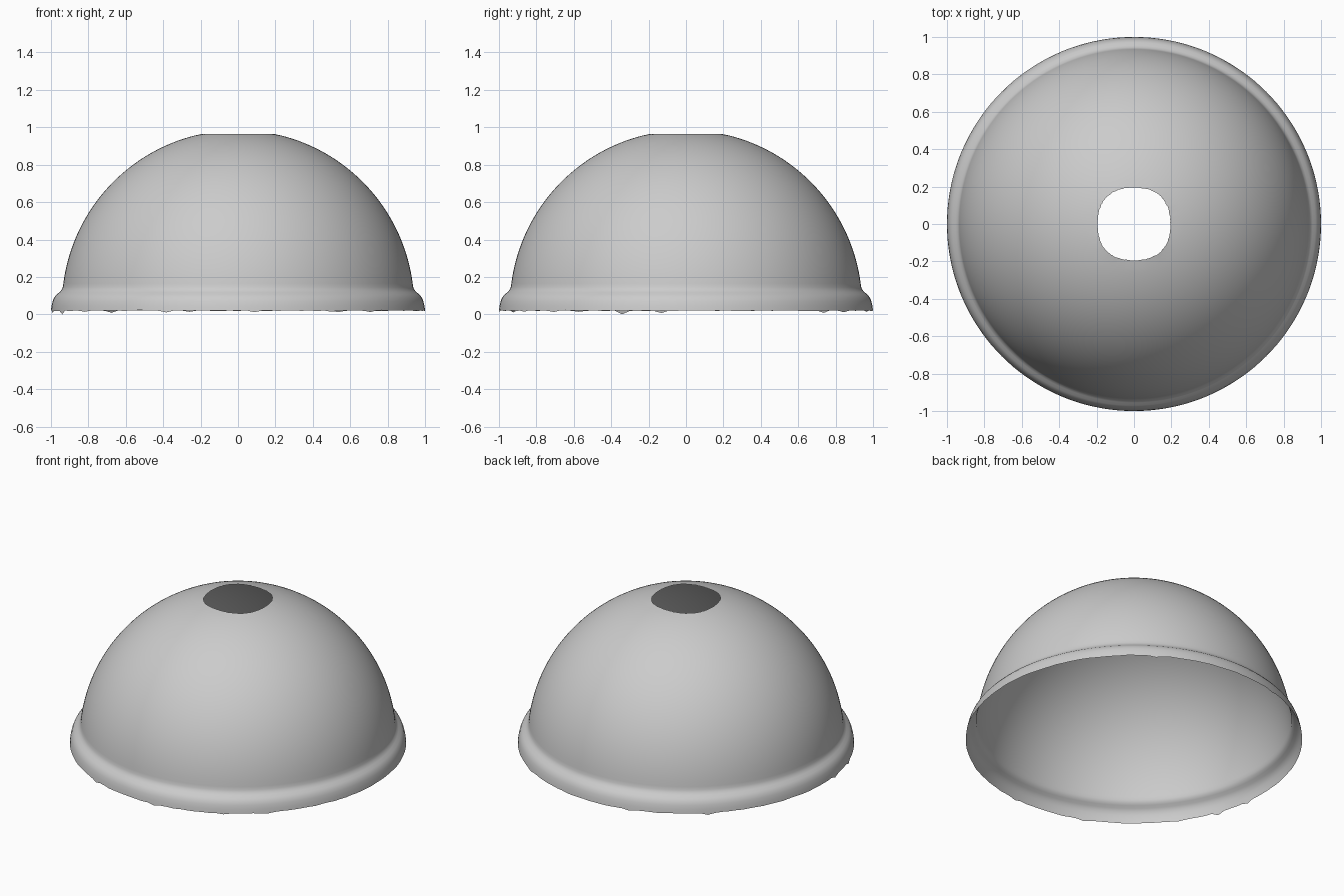
import bpy, bmesh, math, random

if "Cube" in bpy.data.objects:
    bpy.data.objects.remove(bpy.data.objects["Cube"])

random.seed(4)
SIDES = 144

# Lower lip profile (radius, height), flaring outwards at the base
profile = [(1.0, 0.022), (0.997, 0.045), (0.991, 0.07), (0.983, 0.09),
           (0.97, 0.106), (0.955, 0.118), (0.944, 0.13), (0.937, 0.145)]

# Dome profile: arc of a sphere from the lip up to the open top
R, CZ = 0.942, 0.043
a0, a1 = math.asin((0.165 - CZ) / R), math.acos(0.2 / R)
STEPS = 36
for i in range(STEPS + 1):
    a = a0 + (a1 - a0) * i / STEPS
    profile.append((R * math.cos(a), CZ + R * math.sin(a)))

# Spin the profile into a thin open shell
bm = bmesh.new()
rings = []
for r, z in profile:
    rings.append([bm.verts.new((r * math.cos(t), r * math.sin(t), z))
                  for t in (2 * math.pi * k / SIDES for k in range(SIDES))])
for lo, hi in zip(rings, rings[1:]):
    for k in range(SIDES):
        n = (k + 1) % SIDES
        bm.faces.new((lo[k], lo[n], hi[n], hi[k]))

# Slightly ragged bottom edge with a few small points
for v in rings[0]:
    v.co.z -= random.uniform(0, 0.004)
for k in random.sample(range(SIDES), 10):
    rings[0][k].co.z = random.uniform(0.006, 0.014)
rings[0][80].co.z = 0.0

# Slightly uneven edge around the top opening
for k, v in enumerate(rings[-1]):
    s = 1 - 0.025 * math.cos(8 * math.pi * k / SIDES) + random.uniform(-0.01, 0.01)
    v.co.x *= s
    v.co.y *= s

mesh = bpy.data.meshes.new("dome_shell")
bm.to_mesh(mesh)
bm.free()
dome = bpy.data.objects.new("dome_shell", mesh)
bpy.context.collection.objects.link(dome)
for p in mesh.polygons:
    p.use_smooth = True
